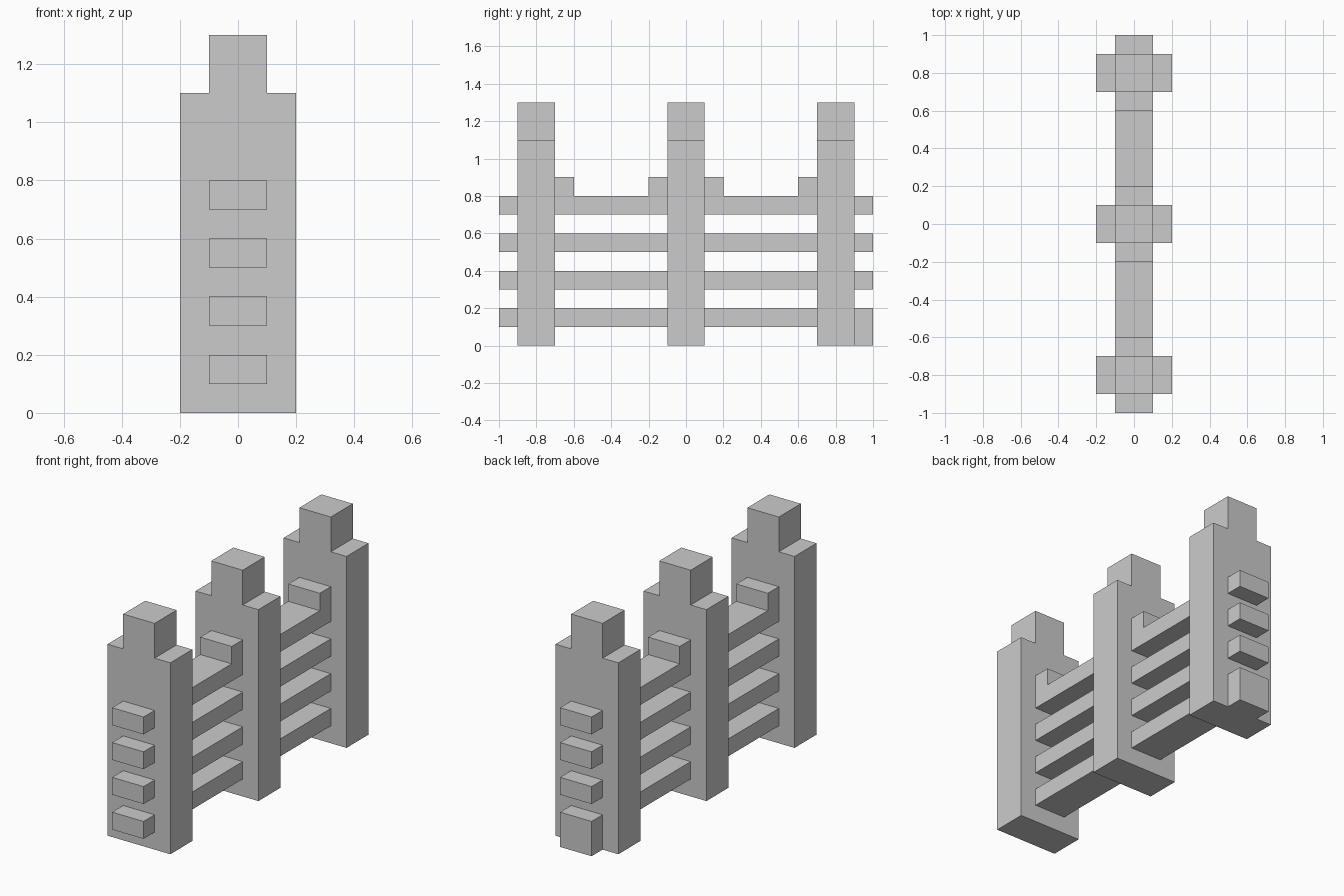
import bpy

if "Cube" in bpy.data.objects:
    bpy.data.objects.remove(bpy.data.objects["Cube"])


def prism(name, profile, y0, y1):
    """Extrude an x-z profile (counter-clockwise from the front) from y0 to y1."""
    n = len(profile)
    verts = [(x, y, z) for y in (y0, y1) for x, z in profile]
    faces = [tuple(range(n)), tuple(reversed(range(n, 2 * n)))]
    faces += [(i, i + n, (i + 1) % n + n, (i + 1) % n) for i in range(n)]
    mesh = bpy.data.meshes.new(name)
    mesh.from_pydata(verts, [], faces)
    obj = bpy.data.objects.new(name, mesh)
    bpy.context.collection.objects.link(obj)
    return obj


def bar(name, y0, y1, z0, z1):
    """Box of the common rail width."""
    return prism(name, [(-0.1, z0), (0.1, z0), (0.1, z1), (-0.1, z1)], y0, y1)


# Three posts with a narrower stepped cap
half = [(0.2, 0), (0.2, 1.1), (0.1, 1.1), (0.1, 1.3)]
post_profile = half + [(-x, z) for x, z in reversed(half)]
for i, y in enumerate((-0.8, 0, 0.8)):
    prism(f"post_{i + 1}", post_profile, y - 0.1, y + 0.1)

# Four long rails running through the posts
for i in range(4):
    z = 0.1 + 0.2 * i
    bar(f"rail_{i + 1}", -1, 1, z, z + 0.1)

# Small corner blocks on the top rail beside the posts
for i, y in enumerate((-0.7, -0.2, 0.1, 0.6)):
    bar(f"corner_block_{i + 1}", y, y + 0.1, 0.8, 0.9)

# Foot under the back end of the lowest rail
bar("back_foot", 0.9, 1, 0, 0.1)
